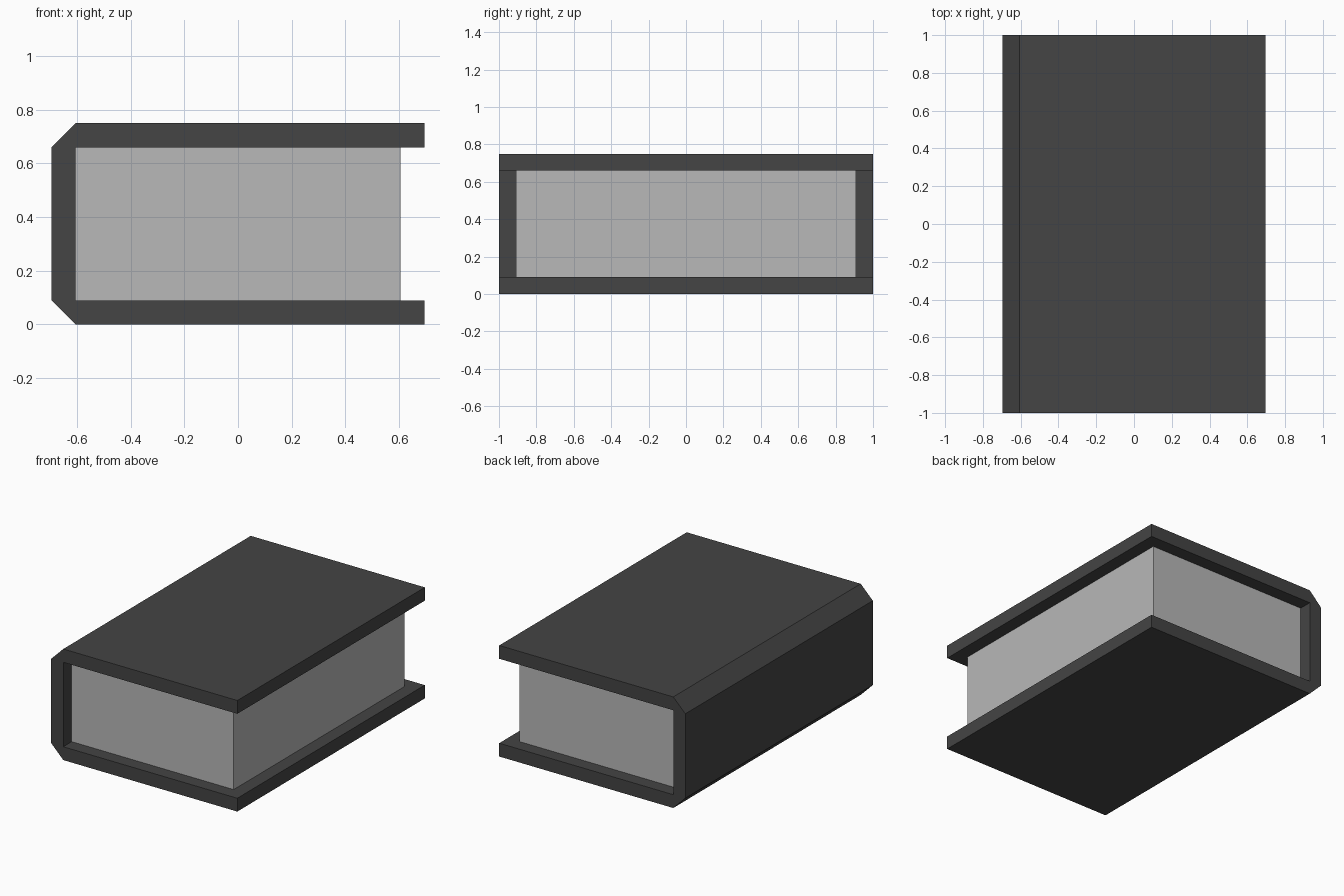
import bpy
import bmesh

if "Cube" in bpy.data.objects:
    bpy.data.objects.remove(bpy.data.objects["Cube"], do_unlink=True)


def make_material(name, grey):
    mat = bpy.data.materials.new(name)
    mat.use_nodes = True
    colour = (grey, grey, grey, 1)
    mat.diffuse_color = colour
    mat.node_tree.nodes["Principled BSDF"].inputs["Base Color"].default_value = colour
    return mat


def extrude_profile(name, points, half_depth, mat):
    """Extrude an x-z outline evenly along y."""
    bm = bmesh.new()
    face = bm.faces.new([bm.verts.new((x, -half_depth, z)) for x, z in points])
    moved = bmesh.ops.extrude_face_region(bm, geom=[face])["geom"]
    verts = [v for v in moved if isinstance(v, bmesh.types.BMVert)]
    bmesh.ops.translate(bm, verts=verts, vec=(0, 2 * half_depth, 0))
    bmesh.ops.recalc_face_normals(bm, faces=bm.faces)
    mesh = bpy.data.meshes.new(name)
    bm.to_mesh(mesh)
    bm.free()
    mesh.materials.append(mat)
    obj = bpy.data.objects.new(name, mesh)
    bpy.context.collection.objects.link(obj)
    return obj


cover_grey = make_material("dark grey cover", 0.058)
paper_grey = make_material("light grey paper", 0.48)

W, H, T = 0.695, 0.75, 0.09   # half width, height, board thickness
inner = W - T

# Cover: two boards joined by a spine with chamfered corners
cover = [(W, 0), (W, T), (-inner, T), (-inner, H - T), (W, H - T), (W, H),
         (-inner, H), (-W, H - T), (-W, T), (-inner, 0)]
extrude_profile("book_cover", cover, 1.0, cover_grey)

# Page block, set back from the board edges
pages = [(-inner, T), (inner, T), (inner, H - T), (-inner, H - T)]
extrude_profile("page_block", pages, 1 - T, paper_grey)
